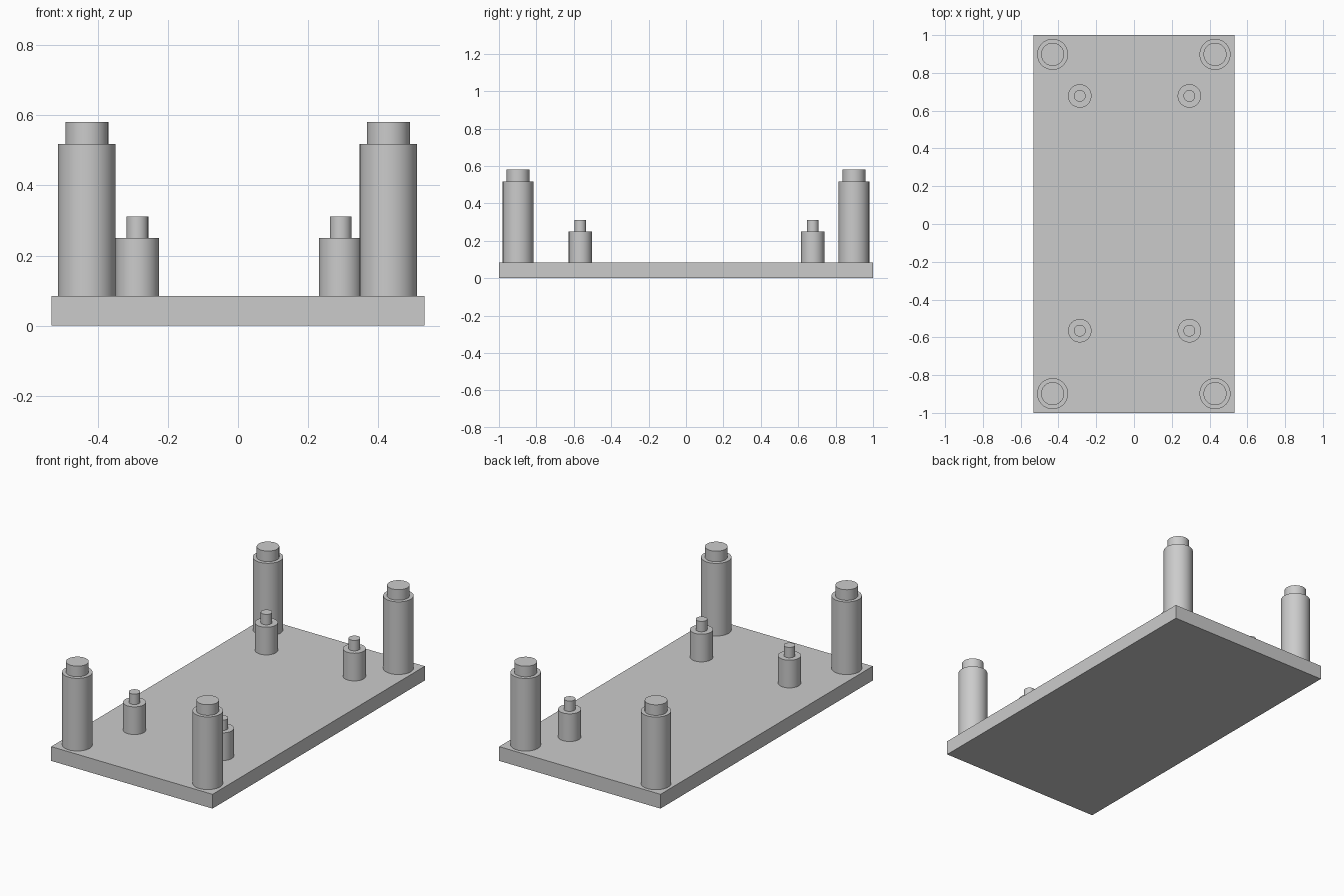
import bpy
import bmesh
import math

cube = bpy.data.objects.get("Cube")
if cube:
    bpy.data.objects.remove(cube, do_unlink=True)

# Single grey material
grey = bpy.data.materials.new("plain grey")
grey.use_nodes = True
colour = (0.6, 0.6, 0.6, 1)
grey.diffuse_color = colour
grey.node_tree.nodes["Principled BSDF"].inputs["Base Color"].default_value = colour

BASE_TOP = 0.085


def add_part(name, bm, location):
    """Turn a bmesh into a named grey object."""
    bmesh.ops.recalc_face_normals(bm, faces=bm.faces)
    mesh = bpy.data.meshes.new(name)
    bm.to_mesh(mesh)
    bm.free()
    mesh.materials.append(grey)
    part = bpy.data.objects.new(name, mesh)
    part.location = location
    bpy.context.collection.objects.link(part)
    return part


def stepped_post(name, x, y, profile):
    """Revolve a (radius, height) profile into a solid post."""
    bm = bmesh.new()
    points = [bm.verts.new((r, 0, z)) for r, z in profile]
    edges = [bm.edges.new(pair) for pair in zip(points, points[1:])]
    bmesh.ops.spin(bm, geom=points + edges, cent=(0, 0, 0), axis=(0, 0, 1),
                   angle=math.tau, steps=48, use_merge=True)
    bmesh.ops.remove_doubles(bm, verts=bm.verts, dist=0.0001)
    # Close the bottom and the tip
    rims = [e for e in bm.edges if e.is_boundary]
    bmesh.ops.holes_fill(bm, edges=rims, sides=0)
    post = add_part(name, bm, (x, y, BASE_TOP))
    bpy.ops.object.select_all(action="DESELECT")
    post.select_set(True)
    bpy.context.view_layer.objects.active = post
    bpy.ops.object.shade_smooth_by_angle(angle=math.radians(30))


# Base plate
bm = bmesh.new()
bmesh.ops.create_cube(bm, size=1)
bmesh.ops.scale(bm, vec=(1.064, 2, BASE_TOP), verts=bm.verts)
add_part("base_plate", bm, (0, 0, BASE_TOP / 2))

# Tall corner posts and short inner standoffs, each with a narrower pin on top
tall = [(0.082, 0), (0.082, 0.433), (0.061, 0.433), (0.061, 0.496)]
short = [(0.062, 0), (0.062, 0.165), (0.031, 0.165), (0.031, 0.227)]
for end, tall_y, short_y in (("front", -0.898, -0.565), ("back", 0.898, 0.678)):
    for side, tall_x, short_x in (("right", -0.431, -0.287), ("left", 0.429, 0.293)):
        stepped_post(f"{end}_{side}_corner_post", tall_x, tall_y, tall)
        stepped_post(f"{end}_{side}_standoff", short_x, short_y, short)
